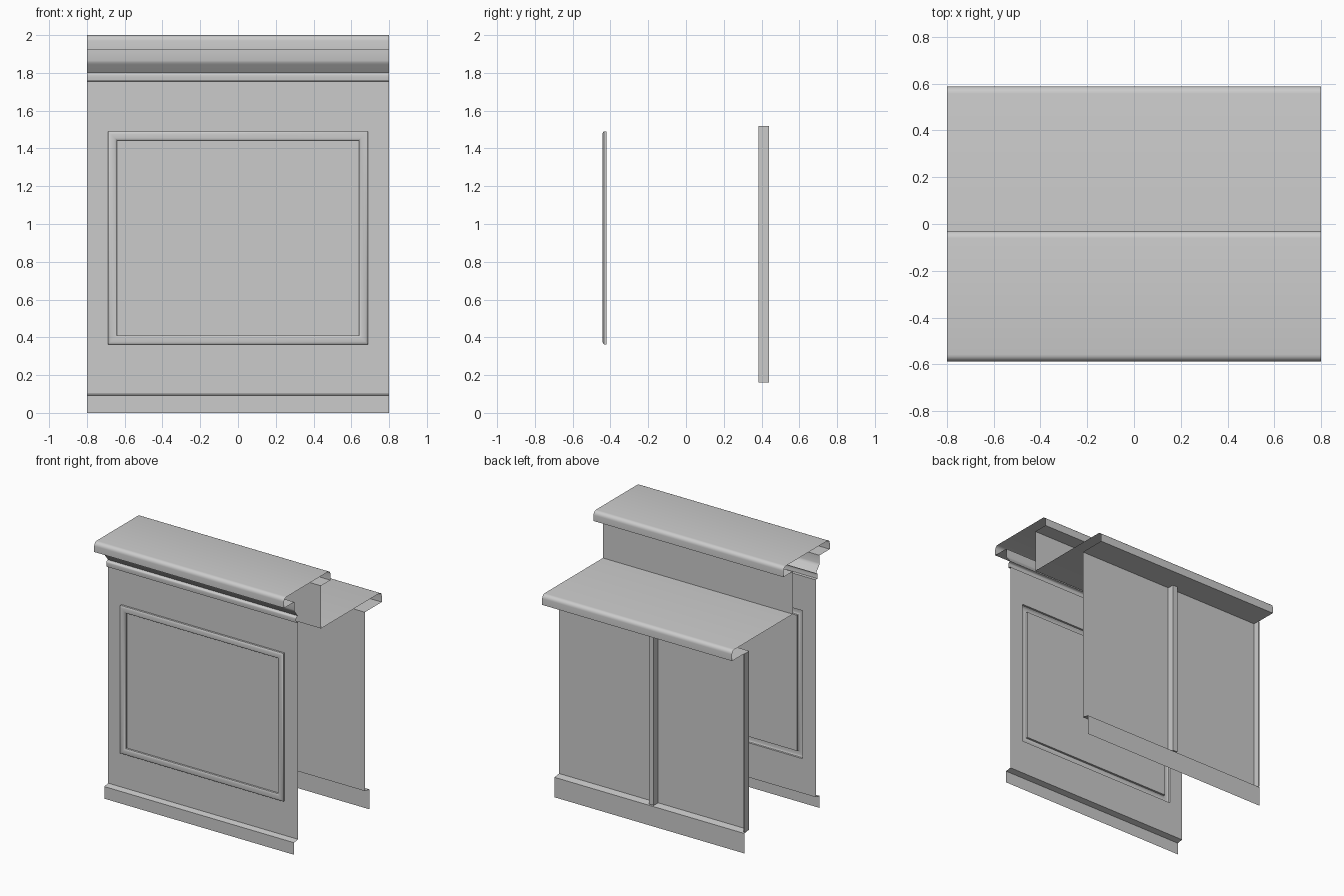
import bpy, bmesh
from math import sin, cos, radians

cube = bpy.data.objects.get("Cube")
if cube:
    bpy.data.objects.remove(cube, do_unlink=True)

HALF = 0.8        # half length of the counter
FRONT = -0.42     # front panel plane
BACK = 0.385      # back panel plane
EDGE = 0.588      # overhang of the tops
RISER = -0.143    # plane of the wall between the two tops

grey = bpy.data.materials.new("plain grey")
grey.use_nodes = True
colour = (0.6, 0.6, 0.6, 1)
grey.diffuse_color = colour
grey.node_tree.nodes["Principled BSDF"].inputs["Base Color"].default_value = colour


def finish(name, bm):
    mesh = bpy.data.meshes.new(name)
    bm.to_mesh(mesh)
    bm.free()
    mesh.materials.append(grey)
    ob = bpy.data.objects.new(name, mesh)
    bpy.context.collection.objects.link(ob)
    bpy.ops.object.select_all(action='DESELECT')
    ob.select_set(True)
    bpy.context.view_layer.objects.active = ob
    bpy.ops.object.shade_smooth_by_angle(angle=radians(35))
    return ob


def arc(y, z, r, start, end, steps=5):
    angles = [radians(start + (end - start) * i / steps) for i in range(steps + 1)]
    return [(y + r * cos(a), z + r * sin(a)) for a in angles]


def sheet(name, profile):
    """Open (y, z) profile swept along the full length."""
    bm = bmesh.new()
    rows = [[bm.verts.new((x, y, z)) for x in (-HALF, HALF)] for y, z in profile]
    for a, b in zip(rows, rows[1:]):
        bm.faces.new((a[0], a[1], b[1], b[0]))
    return finish(name, bm)


def rectangle(bm, x, low, high, y):
    return [bm.verts.new(p) for p in
            ((-x, y, low), (x, y, low), (x, y, high), (-x, y, high))]


def ring(bm, outer, inner):
    for i in range(4):
        j = (i + 1) % 4
        bm.faces.new((outer[i], outer[j], inner[j], inner[i]))


# Skirtings
sheet("front_skirting", [(-0.467, 0), (-0.467, 0.092), (FRONT, 0.1)])
sheet("back_skirting", [(BACK, 0.16), (0.44, 0.152), (0.44, 0)])

# Front panel with a raised rectangular moulding pressed out of the sheet
bm = bmesh.new()
previous = rectangle(bm, HALF, 0.1, 1.755, FRONT)
for inset, rise in ((0, 0), (0, 0.015), (0.006, 0.02), (0.014, 0.022),
                    (0.033, 0.022), (0.041, 0.02), (0.047, 0.015), (0.047, 0)):
    loop = rectangle(bm, 0.688 - inset, 0.363 + inset, 1.49 - inset, FRONT - rise)
    ring(bm, previous, loop)
    previous = loop
bm.faces.new(previous)
finish("front_panel", bm)

# Bead and cove beneath the raised ledge
sheet("bead_moulding", [(FRONT, 1.755), (-0.44, 1.757), (-0.442, 1.775)]
      + arc(-0.43, 1.788, 0.012, 180, 90, 4) + [(-0.422, 1.803)])
sheet("cove_moulding", [(-0.422, 1.803), (-0.455, 1.845), (-0.462, 1.855),
                        (-0.465, 1.865), (-0.465, 1.925)])

# Raised ledge with rounded lips, and the riser behind it
sheet("raised_ledge", [(-0.465, 1.925), (-EDGE, 1.925)]
      + arc(0.03 - EDGE, 1.97, 0.03, 180, 90) + arc(-0.06, 1.97, 0.03, 90, 0)
      + [(-0.03, 1.925), (RISER, 1.925)])
sheet("riser", [(RISER, 1.925), (RISER, 1.6)])

# Worktop with rounded back lip
sheet("worktop", [(RISER, 1.6)] + arc(EDGE - 0.03, 1.57, 0.03, 90, 0)
      + [(EDGE, 1.522), (BACK, 1.522)])

# Back panel with upright battens
sheet("back_panel", [(BACK, 1.522), (BACK, 0.16)])
for name, left, right in (("middle_batten", -0.035, 0.005),
                          ("end_batten", -HALF, -0.794)):
    bm = bmesh.new()
    bmesh.ops.create_cube(bm, size=1)
    for v in bm.verts:
        v.co.x = left if v.co.x < 0 else right
        v.co.y = BACK if v.co.y < 0 else 0.439
        v.co.z = 0.16 if v.co.z < 0 else 1.52
    finish(name, bm)
